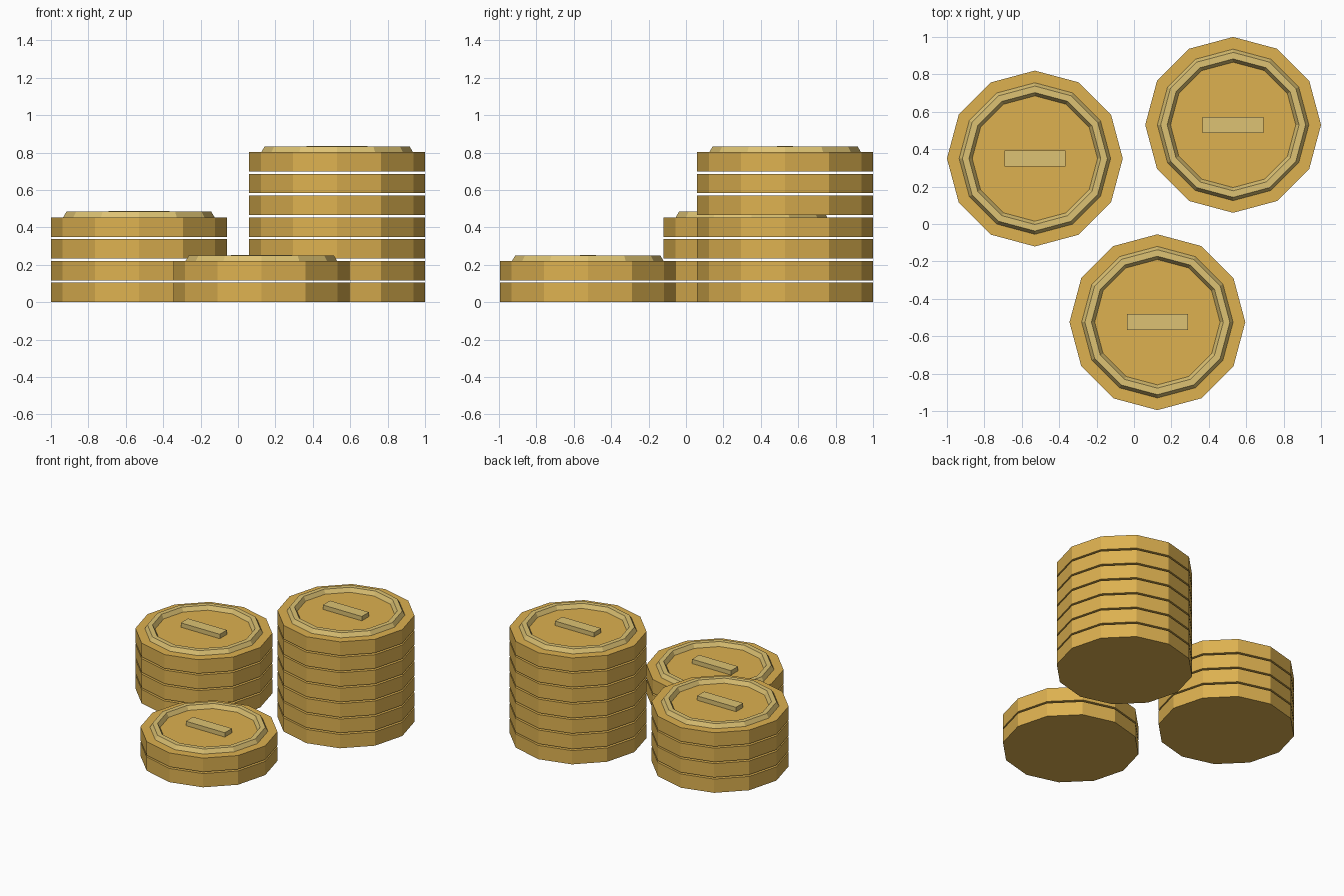
import bpy, math

if "Cube" in bpy.data.objects:
    bpy.data.objects.remove(bpy.data.objects["Cube"])

R, H, PITCH, SIDES = 0.47, 0.104, 0.1165, 12


def lin(c):
    return c / 12.92 if c <= 0.04045 else ((c + 0.055) / 1.055) ** 2.4


def material(name, r, g, b):
    m = bpy.data.materials.new(name)
    m.diffuse_color = (lin(r / 255), lin(g / 255), lin(b / 255), 1)
    m.use_nodes = True
    m.node_tree.nodes["Principled BSDF"].inputs["Base Color"].default_value = m.diffuse_color
    return m


gold = material("gold", 221, 177, 80)
pale_gold = material("pale gold", 221, 194, 115)


def finish(name, mat):
    ob = bpy.context.object
    ob.name = name
    ob.data.materials.append(mat)
    return ob


def coin_stack(name, x, y, count):
    # plain coins with a thin open gap between them
    for i in range(count):
        bpy.ops.mesh.primitive_cylinder_add(
            vertices=SIDES, radius=R, depth=H, location=(x, y, i * PITCH + H / 2))
        finish(f"{name}_coin_{i + 1}", gold)
    top = (count - 1) * PITCH + H
    # raised hexagonal-section rim, half sunk into the top coin
    bpy.ops.mesh.primitive_torus_add(
        major_segments=SIDES, minor_segments=6, major_radius=0.37,
        minor_radius=0.035, location=(x, y, top))
    finish(f"{name}_rim", pale_gold)
    # raised bar in the middle of the top face
    bpy.ops.mesh.primitive_cube_add(size=1, location=(x, y, top + 0.011))
    bar = finish(f"{name}_bar", pale_gold)
    bar.scale = (0.325, 0.085, 0.044)


coin_stack("tall_stack", 0.53, 0.53, 7)
coin_stack("middle_stack", -0.53, 0.35, 4)
coin_stack("short_stack", 0.125, -0.525, 2)
